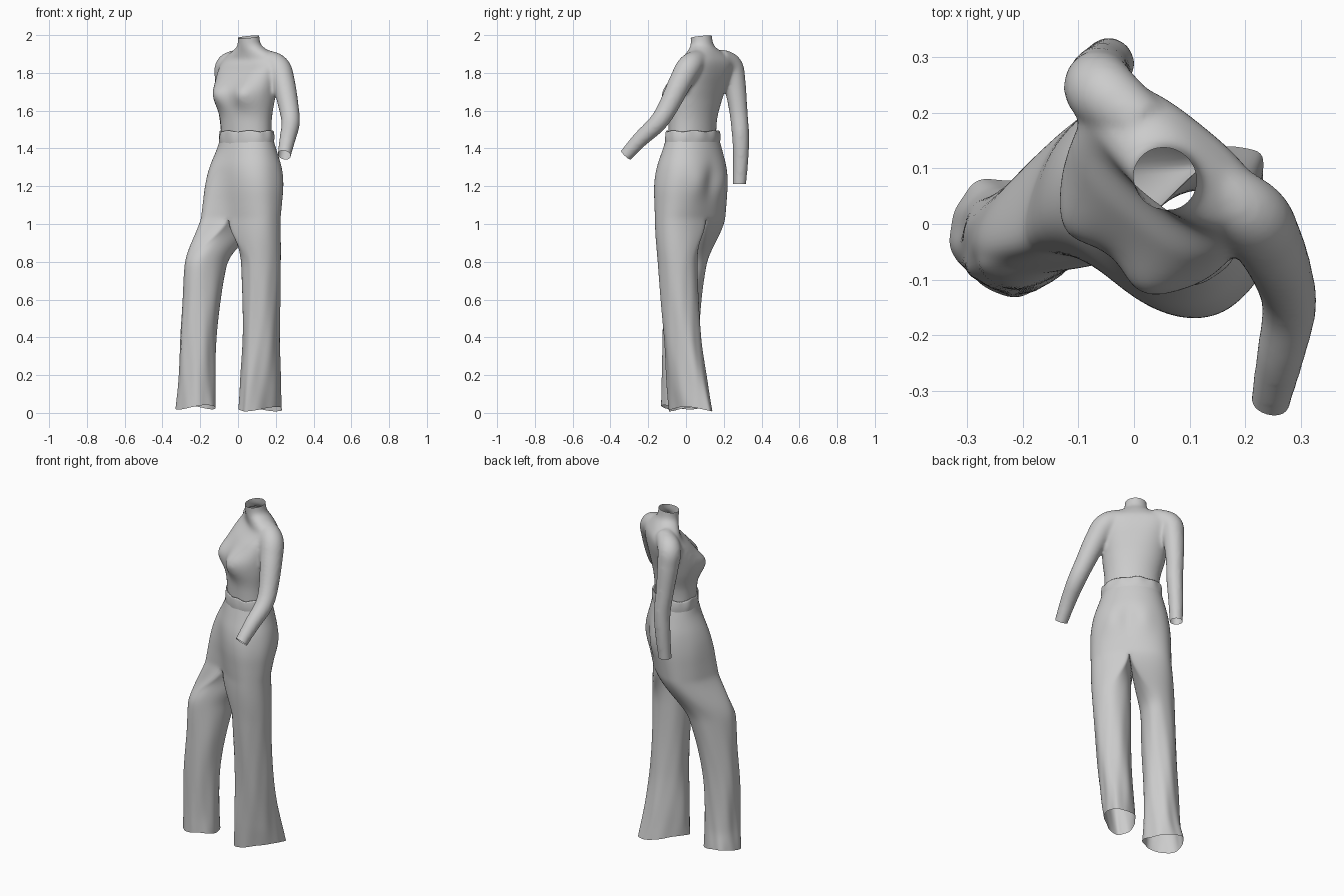
import bpy, bmesh, math
from mathutils import Vector, Matrix

if "Cube" in bpy.data.objects:
    bpy.data.objects.remove(bpy.data.objects["Cube"], do_unlink=True)

cloth = bpy.data.materials.new("soft_grey_cloth")
cloth.use_nodes = True
GREY = (0.6, 0.6, 0.6, 1)
cloth.diffuse_color = GREY
cloth.node_tree.nodes["Principled BSDF"].inputs["Base Color"].default_value = GREY
BODY_TURN = Matrix.Rotation(math.radians(-45), 4, 'Z')   # body faces -x -y


def sample(keys, t):
    """Smooth interpolation of rows whose first entry is the parameter (ascending)."""
    t = min(max(t, keys[0][0]), keys[-1][0])
    i = max(k for k in range(len(keys) - 1) if keys[k][0] <= t)
    a, b = keys[i], keys[i + 1]
    p, n = keys[max(i - 1, 0)], keys[min(i + 2, len(keys) - 1)]
    h = b[0] - a[0]
    f = (t - a[0]) / h
    out = []
    for c in range(1, len(a)):
        m0 = (b[c] - p[c]) / (b[0] - p[0]) * h
        m1 = (n[c] - a[c]) / (n[0] - a[0]) * h
        out.append((2*f**3 - 3*f*f + 1) * a[c] + (f**3 - 2*f*f + f) * m0
                   + (3*f*f - 2*f**3) * b[c] + (f**3 - f*f) * m1)
    return out


def boxy(v, power):
    """Signed power, squaring off an ellipse when below one."""
    return math.copysign(abs(v) ** power, v)


def skin(bm, rings):
    """Quads between successive closed rings of BMVerts."""
    for lo, hi in zip(rings, rings[1:]):
        for i in range(len(lo)):
            j = (i + 1) % len(lo)
            bm.faces.new((lo[i], lo[j], hi[j], hi[i]))


def finish(bm, name):
    bmesh.ops.recalc_face_normals(bm, faces=bm.faces)
    mesh = bpy.data.meshes.new(name)
    bm.to_mesh(mesh)
    bm.free()
    mesh.materials.append(cloth)
    mesh.shade_smooth()
    ob = bpy.data.objects.new(name, mesh)
    bpy.context.collection.objects.link(ob)
    return ob


def soften(ob):
    mod = ob.modifiers.new("smooth", 'SUBSURF')
    mod.levels = mod.render_levels = 1


def steps(a, b, n):
    return [a + (b - a) * i / n for i in range(n + 1)]


# Fitted high-neck top: z, centre x, centre y, half width, half depth, squareness power
TOP = [(1.41, .007, .055, .148, .108, 1), (1.55, .005, .055, .150, .113, 1),
       (1.65, -.003, .06, .168, .122, .95), (1.72, -.010, .072, .176, .124, .85),
       (1.80, -.022, .102, .180, .108, .75), (1.86, -.03, .130, .180, .080, .75),
       (1.90, -.022, .122, .140, .070, .9), (1.93, -.018, .110, .088, .063, 1),
       (1.95, -.018, .102, .064, .058, 1), (2.03, -.018, .093, .058, .056, 1)]
top = bmesh.new()
rings = []
twist = math.radians(6)
for z in steps(TOP[0][0], TOP[-1][0], 50):
    cx, cy, rx, ry, power = sample(TOP, z)
    ring = []
    for i in range(56):
        a = math.tau * i / 56
        x, y = rx * boxy(math.cos(a), power), ry * boxy(math.sin(a), power)
        if y < 0:   # bust
            fall = math.exp(-((z - 1.685) / .07) ** 2) * min(1, -y / .05)
            y -= .042 * fall * sum(math.exp(-((x - s * .092) / .065) ** 2) for s in (-1, 1))
        ring.append(top.verts.new(BODY_TURN @ Vector((
            cx + x * math.cos(twist) - y * math.sin(twist),
            cy + x * math.sin(twist) + y * math.cos(twist), z))))
    rings.append(ring)
skin(top, rings)
top.faces.new(rings[0])
top.faces.new(rings[-1])


# Sleeves: parameter, x, y, z, radius
def sleeve(bm, keys):
    rings = []
    for t in steps(keys[0][0], keys[-1][0], 44):
        x, y, z, r = sample(keys, t)
        ahead, behind = sample(keys, t + .05), sample(keys, t - .05)
        d = (Vector(ahead[:3]) - Vector(behind[:3])).normalized()
        q = Vector((0, 0, -1)).rotation_difference(d)
        rings.append([bm.verts.new(Vector((x, y, z)) + q @ Vector(
            (r * math.cos(math.tau * i / 24), r * math.sin(math.tau * i / 24), 0)))
            for i in range(24)])
    skin(bm, rings)
    bm.faces.new(rings[0])
    bm.faces.new(rings[-1])


sleeve(top, [(0, .11, .085, 1.88, .050), (1, .205, .02, 1.835, .066),
             (2, .24, -.03, 1.75, .062), (3, .27, -.10, 1.61, .053),
             (4, .278, -.155, 1.53, .049), (5, .262, -.24, 1.45, .043),
             (6, .245, -.318, 1.365, .036), (6.5, .238, -.35, 1.33, .034)])
sleeve(top, [(0, .02, .175, 1.88, .050), (1, -.055, .235, 1.837, .064),
             (2, -.062, .257, 1.75, .059), (3, -.055, .277, 1.6, .049),
             (4, -.045, .288, 1.48, .046), (5, -.05, .29, 1.36, .042),
             (6, -.06, .283, 1.21, .036), (6.5, -.063, .28, 1.16, .035)])

# Fuse body and sleeves into one knitted surface
fused = finish(top, "fitted_top")
mod = fused.modifiers.new("fuse", 'REMESH')
mod.mode, mod.voxel_size = 'VOXEL', .009
mod = fused.modifiers.new("relax", 'SMOOTH')
mod.factor, mod.iterations = .5, 12
solid = fused.evaluated_get(bpy.context.evaluated_depsgraph_get()).to_mesh()
knit = bmesh.new()
knit.from_mesh(solid)
bpy.data.objects.remove(fused, do_unlink=True)

# Open the neck, waist and cuffs: point, outward direction, reach
OPENINGS = [((.055, .08, 1.99), (-.1, -.1, 1), .1), ((.045, .035, 1.45), (0, 0, -1), .21),
            ((.245, -.318, 1.365), (-.2, -.65, -.7), .075),
            ((-.06, .283, 1.212), (0, 0, -1), .08)]
for point, out, reach in OPENINGS:
    near = [f for f in knit.faces if (f.calc_center_median() - Vector(point)).length < reach]
    geom = near + list({e for f in near for e in f.edges}) + list({v for f in near for v in f.verts})
    bmesh.ops.bisect_plane(knit, geom=geom, plane_co=point, plane_no=out, clear_outer=True)
finish(knit, "fitted_top")

# Trousers: z, centre x, centre y, half width, half depth
HIPS = [(1.03, .012, .043, .218, .127), (1.1, .013, .046, .218, .137),
        (1.2, .014, .05, .216, .149), (1.3, .012, .054, .202, .150),
        (1.38, .009, .056, .180, .135), (1.45, .007, .057, .160, .119)]
LEFT = [(.02, .066, .104, .084, .140), (.15, .078, .09, .088, .126),
        (.4, .10, .073, .092, .105), (.8, .117, .055, .104, .107),
        (1.03, .12, .058, .11, .124)]
RIGHT = [(.03, -.142, -.175, .112, .099), (.15, -.134, -.175, .099, .096),
         (.4, -.128, -.17, .094, .098), (.6, -.122, -.15, .094, .108),
         (.8, -.118, -.118, .093, .130), (.93, -.112, -.078, .098, .140),
         (1.03, -.106, -.045, .103, .145)]
HALF, INNER, CROTCH = 24, 15, 1.03


def hip_point(z, a):
    cx, cy, rx, ry = sample(HIPS, z)
    power = 1 - .15 * min(1, (1.45 - z) / .2)
    x, y = rx * boxy(math.cos(a), power), ry * boxy(math.sin(a), power)
    if y > 0:   # seat: fuller cheeks with a shallow centre line
        y += .012 * math.exp(-((z - 1.22) / .08) ** 2) * (
            math.exp(-((abs(x) - .09) / .05) ** 2) - math.exp(-(x / .025) ** 2))
    else:       # right thigh steps forward
        y -= .1 * max(0, (1.4 - z) / .37) * math.sqrt(max(0, -math.sin(a))) \
            * math.exp(-((x + .13) / .08) ** 2)
    return Vector((cx + x, cy + y, z))


bm = bmesh.new()
hip_rings = []
for z in steps(CROTCH, 1.45, 18):
    hip_rings.append([bm.verts.new(hip_point(z, -math.pi / 2 + math.pi * i / HALF))
                      for i in range(2 * HALF)])
skin(bm, hip_rings)
base = hip_rings[0]
front, back = base[0], base[HALF]
# Shared strip between the legs, running from back to front
strip = []
for i in range(1, INNER + 1):
    f = i / (INNER + 1)
    p = back.co.lerp(front.co, f)
    p.z -= .02 * math.sin(math.pi * f)
    strip.append(bm.verts.new(p))

for side, keys in ((1, LEFT), (-1, RIGHT)):
    outer = [base[side * i % (2 * HALF)] for i in range(HALF + 1)]
    top_ring = outer + strip
    angles = ([-math.pi / 2 + math.pi * i / HALF for i in range(HALF + 1)]
              + [math.pi / 2 + math.pi * i / (INNER + 1) for i in range(1, INNER + 1)])
    rings = [top_ring]
    hem = keys[0][0]
    hip_x, hip_y = keys[-1][1:3]
    for z in steps(CROTCH, hem, 40)[1:]:
        cx, cy, rx, ry = sample(keys, z)
        f = min(1, (CROTCH - z) / .25)
        f = f * f * (3 - 2 * f)
        low = 1 - z / CROTCH
        ring = []
        for v, a in zip(top_ring, angles):
            # slanting soft folds that deepen towards the hem, with a front crease
            fold = 1 + low * (.035 * math.sin(5 * a + 7 * z)
                              + .02 * math.sin(9 * a - 11 * z + side))
            fold += .03 * f * math.exp(-((a + 1.35) / .12) ** 2)
            p = Vector((cx + side * rx * fold * math.cos(a), cy + ry * fold * math.sin(a), z))
            # the thigh section slides along the leg as it rounds off
            thigh = v.co + Vector((cx - hip_x, cy - hip_y, z - CROTCH))
            p = thigh.lerp(p, f)
            p.z += .012 * max(0, 1 - (z - hem) / .1) * math.sin(2 * a + 1)
            ring.append(bm.verts.new(p))
        rings.append(ring)
    skin(bm, rings)
bm.transform(BODY_TURN)
soften(finish(bm, "trousers"))

# Waistband with a slightly ruffled upper edge, a slanting seam and a rolled lip
bm = bmesh.new()
rings = []
for f in steps(0, 1, 6):
    ring = []
    for i in range(72):
        a = math.tau * i / 72
        flare = .003 * math.sin(math.pi * f) + .003 * f * math.sin(11 * a)
        z = 1.425 + .07 * f + .004 * f * math.sin(7 * a + 1) + .01 * (1 - f) * math.sin(a)
        rx, ry = .164 + flare - .004 * f, .123 + flare - .002 * f
        ring.append(bm.verts.new((.007 + rx * math.cos(a), .057 + ry * math.sin(a), z)))
    rings.append(ring)
rings.append([bm.verts.new((.007 + (v.co.x - .007) * .93, .057 + (v.co.y - .057) * .93,
                            v.co.z - .006)) for v in rings[-1]])
skin(bm, rings)
bm.transform(BODY_TURN)
soften(finish(bm, "waistband"))
